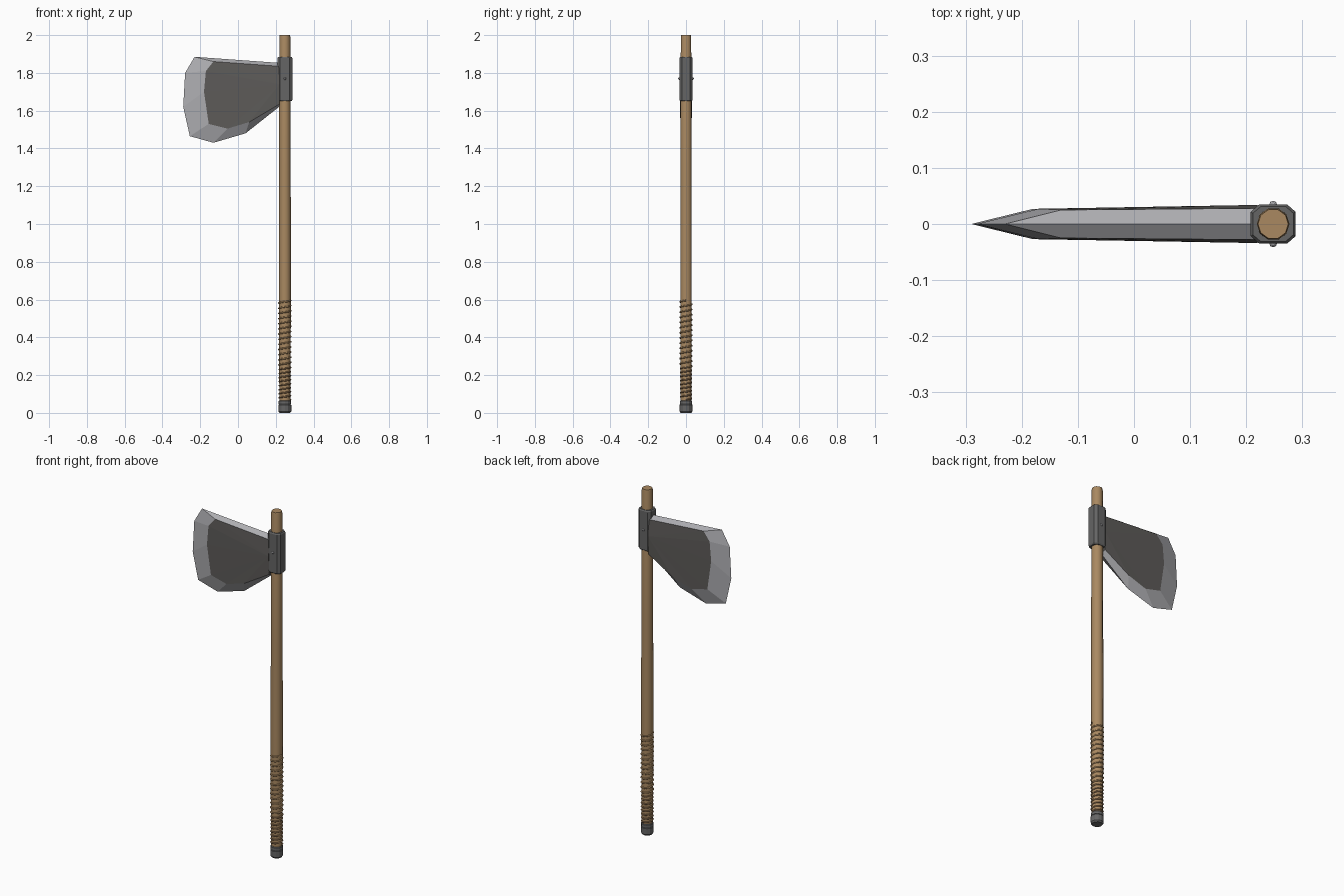
import bpy, math

if "Cube" in bpy.data.objects:
    bpy.data.objects.remove(bpy.data.objects["Cube"])

CX = 0.248  # handle axis


def mat(name, c):
    m = bpy.data.materials.new(name)
    m.diffuse_color = (*c, 1)
    m.use_nodes = True
    m.node_tree.nodes["Principled BSDF"].inputs["Base Color"].default_value = m.diffuse_color
    return m


WOOD = mat("wood", (0.40, 0.25, 0.12))
CORD = mat("cord", (0.27, 0.16, 0.08))
IRON = mat("iron", (0.13, 0.13, 0.13))
DARK = mat("blade_face", (0.11, 0.105, 0.10))
STEEL = mat("steel", (0.42, 0.42, 0.44))


def add(name, verts, faces, *mats):
    me = bpy.data.meshes.new(name)
    me.from_pydata(verts, [], faces)
    for m in mats:
        me.materials.append(m)
    ob = bpy.data.objects.new(name, me)
    bpy.context.collection.objects.link(ob)
    return ob


def loft(name, section, levels, m, smooth=False):
    """Stack a unit cross-section at (z, x scale, y scale) levels around the handle axis."""
    n = len(section)
    verts = [(CX + x * sx, y * sy, z) for z, sx, sy in levels for x, y in section]
    faces = [list(range(n))[::-1], [len(verts) - n + i for i in range(n)]]
    for k in range(len(levels) - 1):
        for i in range(n):
            j = (i + 1) % n
            faces.append([k*n + i, k*n + j, (k+1)*n + j, (k+1)*n + i])
    ob = add(name, verts, faces, m)
    if smooth:
        for p in ob.data.polygons[2:]:
            p.use_smooth = True
    return ob


def circle(n):
    return [(math.cos(2 * math.pi * i / n), math.sin(2 * math.pi * i / n)) for i in range(n)]


# wooden shaft
loft("shaft", circle(10), [(0.02, .029, .029), (0.24, .030, .030), (0.30, .031, .032),
                           (0.85, .032, .032), (1.25, .031, .031), (1.99, .029, .029),
                           (2.0, .027, .027)], WOOD, True)

# pommel cap and its collar
loft("pommel", circle(12), [(0.0, .028, .028), (0.008, .034, .034),
                            (0.042, .034, .034), (0.046, .031, .031)], IRON)
loft("pommel_collar", circle(12), [(0.046, .033, .033), (0.062, .033, .033),
                                   (0.066, .030, .030)], IRON)

# axe-head socket: rounded-corner block around the shaft
c = 0.62
octo = [(1, -c), (1, c), (c, 1), (-c, 1), (-1, c), (-1, -c), (-c, -1), (c, -1)]
loft("socket", octo, [(1.65, .036, .031), (1.657, .040, .035),
                      (1.878, .040, .035), (1.885, .036, .031)], IRON)

# rivets on both sides of the socket
for side, label in ((-1, "front"), (1, "back")):
    bpy.ops.mesh.primitive_uv_sphere_add(segments=8, ring_count=6, radius=0.007,
                                         location=(CX, side * 0.0345, 1.77))
    rivet = bpy.context.object
    rivet.name = label + "_rivet"
    rivet.data.materials.append(STEEL)

# blade: sharp outer outline on the centre plane, raised inner face on each side
outer = [(.22, 1.853), (-.23, 1.885), (-.28, 1.80), (-.29, 1.62),
         (-.255, 1.465), (-.13, 1.43), (.04, 1.48), (.22, 1.622)]
inner = [(.22, 1.835, .028), (-.13, 1.86, .025), (-.17, 1.81, .027), (-.18, 1.70, .027),
         (-.155, 1.53, .026), (-.055, 1.505, .027), (.06, 1.54, .030), (.22, 1.635, .030)]
verts = [(x, 0, z) for x, z in outer]
verts += [(x, -y, z) for x, z, y in inner] + [(x, y, z) for x, z, y in inner]
verts += [(.22, -.034, 1.74), (.22, .034, 1.74)]
faces, idx = [], []
for s, base, mid in ((0, 8, 24), (1, 16, 25)):
    for i in range(7):
        bevel = [i, i + 1, base + i + 1, base + i]
        face = [base + i, base + i + 1, mid]
        faces += [bevel[::-1], face[::-1]] if s else [bevel, face]
        idx += [0, 1]
faces.append([0, 8, 24, 15, 7, 23, 25, 16])
idx.append(1)
blade = add("blade", verts, faces, STEEL, DARK)
for p, k in zip(blade.data.polygons, idx):
    p.material_index = k

# spiral cord wrapped around the grip
def wrap(name, z0, z1, turns, radius, m):
    cu = bpy.data.curves.new(name, "CURVE")
    cu.dimensions = "3D"
    cu.bevel_depth = 0.0045
    cu.bevel_resolution = 1
    cu.use_fill_caps = True
    sp = cu.splines.new("POLY")
    n = turns * 10
    sp.points.add(n)
    for i, p in enumerate(sp.points):
        a = 2 * math.pi * i / 10
        p.co = (CX + radius * math.cos(a), radius * math.sin(a), z0 + (z1 - z0) * i / n, 1)
    cu.materials.append(m)
    bpy.context.collection.objects.link(bpy.data.objects.new(name, cu))


wrap("lower_grip_cord", 0.07, 0.24, 8, 0.030, CORD)
wrap("upper_grip_cord", 0.24, 0.595, 13, 0.0315, WOOD)
